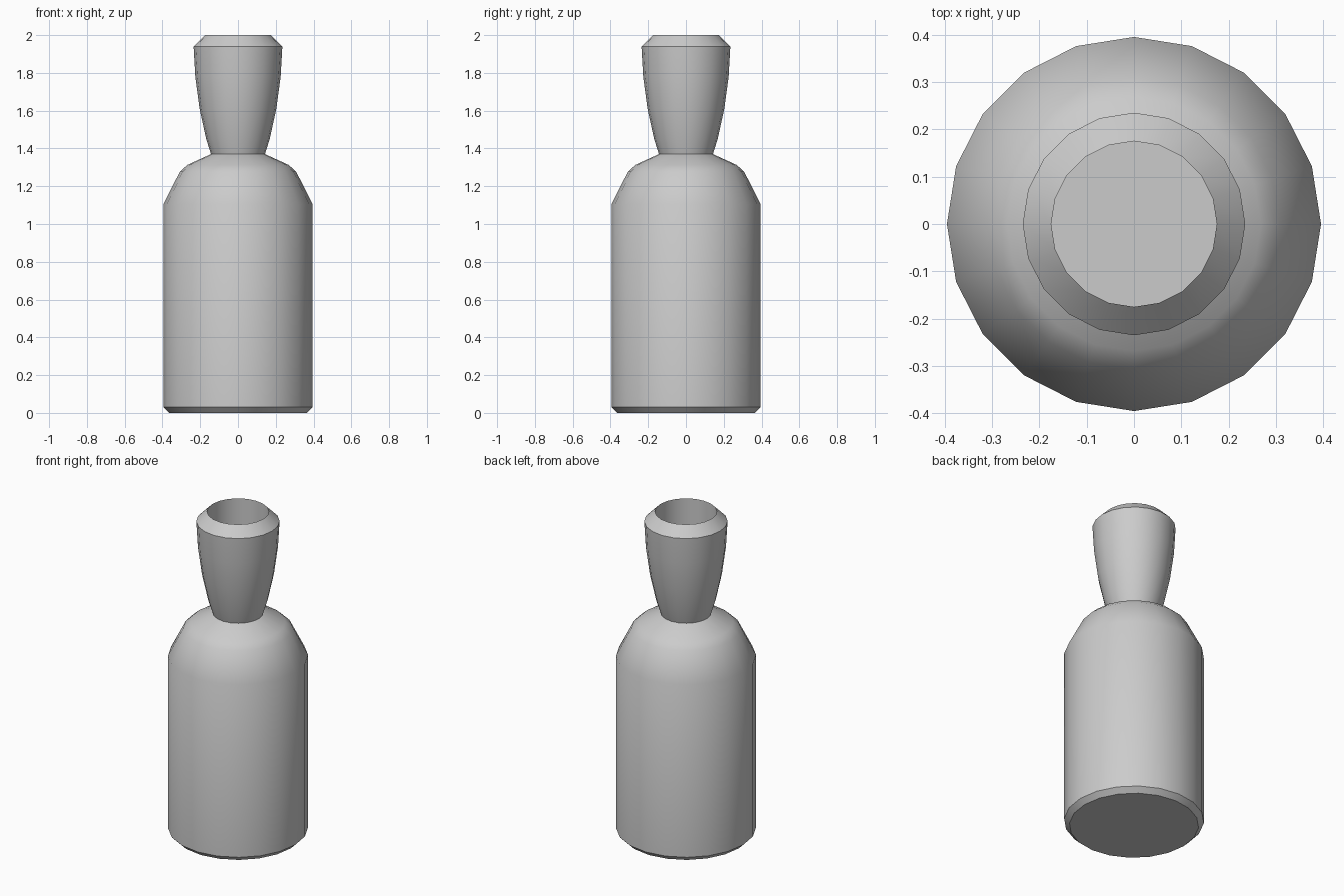
import bpy, bmesh, math

if "Cube" in bpy.data.objects:
    bpy.data.objects.remove(bpy.data.objects["Cube"])

SIDES = 20

# Outer wall from base to lip, then down the inside of the mouth
PROFILE = [
    (0.365, 0.0), (0.395, 0.03), (0.395, 1.105),                # base and body
    (0.308, 1.277), (0.268, 1.313), (0.143, 1.37),              # shoulder
    (0.168, 1.45), (0.203, 1.61), (0.226, 1.78), (0.235, 1.94), # flared neck
    (0.175, 2.0), (0.175, 1.65),                                # lip and mouth recess
]


def lathe(name, profile, sides):
    bm = bmesh.new()
    rings = []
    for r, z in profile:
        rings.append([bm.verts.new((r * math.cos(2 * math.pi * i / sides),
                                    r * math.sin(2 * math.pi * i / sides), z))
                      for i in range(sides)])
    for a, b in zip(rings, rings[1:]):
        for i in range(sides):
            j = (i + 1) % sides
            bm.faces.new((a[i], a[j], b[j], b[i]))
    bm.faces.new(rings[0][::-1])
    bm.faces.new(rings[-1])
    bmesh.ops.recalc_face_normals(bm, faces=bm.faces)
    mesh = bpy.data.meshes.new(name)
    bm.to_mesh(mesh)
    bm.free()
    obj = bpy.data.objects.new(name, mesh)
    bpy.context.collection.objects.link(obj)
    return obj


# Bottle
bottle = lathe("bottle", PROFILE, SIDES)
bpy.context.view_layer.objects.active = bottle
bottle.select_set(True)
bpy.ops.object.shade_smooth_by_angle(angle=math.radians(30))
